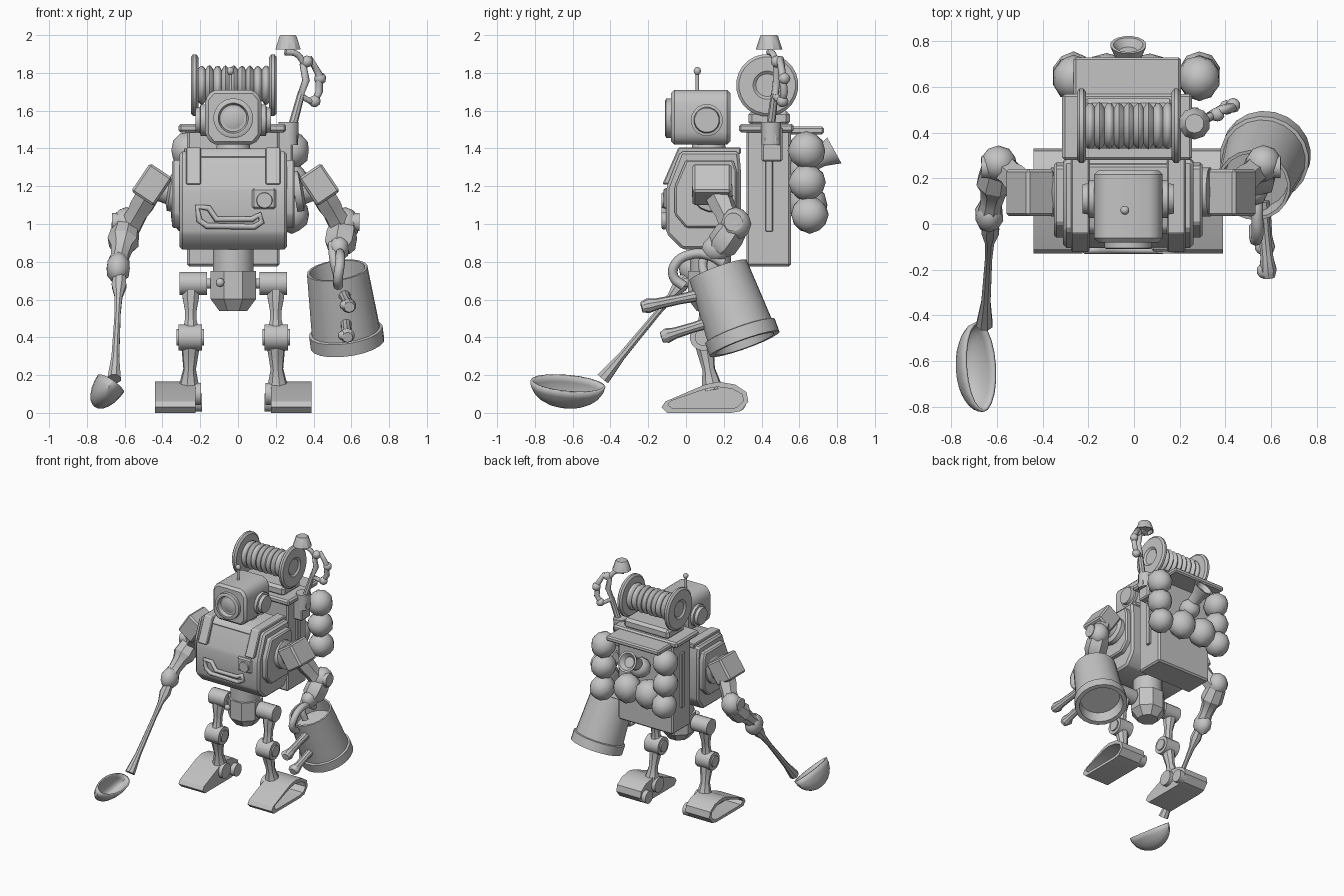
import bpy, bmesh, math, random
from mathutils import Vector, Matrix, Euler

random.seed(4)
if "Cube" in bpy.data.objects:
    bpy.data.objects.remove(bpy.data.objects["Cube"], do_unlink=True)

GREY = (0.55, 0.55, 0.55, 1)
mat = bpy.data.materials.new("plain grey")
mat.use_nodes = True
mat.diffuse_color = GREY
mat.node_tree.nodes["Principled BSDF"].inputs["Base Color"].default_value = GREY
C = -0.025  # the body's own centre line


def finish(name, bm, angle=32, bevel=0):
    bmesh.ops.recalc_face_normals(bm, faces=bm.faces)
    if bevel:
        bmesh.ops.bevel(bm, geom=bm.edges[:], offset=bevel, segments=1, affect='EDGES')
    me = bpy.data.meshes.new(name)
    bm.to_mesh(me)
    bm.free()
    me.materials.append(mat)
    me.shade_smooth()
    me.set_sharp_from_angle(angle=math.radians(angle))
    ob = bpy.data.objects.new(name, me)
    bpy.context.collection.objects.link(ob)
    return ob


def box(name, lo, hi, bevel=0.01, rot=(0, 0, 0)):
    lo, hi = Vector(lo), Vector(hi)
    bm = bmesh.new()
    m = Matrix.Translation((lo + hi) / 2) @ Euler(rot).to_matrix().to_4x4() @ Matrix.Diagonal((*(hi - lo), 1))
    bmesh.ops.create_cube(bm, size=1, matrix=m)
    return finish(name, bm, bevel=bevel)


def skin(bm, loops):
    """Joins loops of points with quads and closes both ends."""
    rings = [[bm.verts.new(p) for p in loop] for loop in loops]
    for p, s in zip(rings, rings[1:]):
        for i in range(len(p)):
            bm.faces.new((p[i], p[i - 1], s[i - 1], s[i]))
    bm.faces.new(rings[0])
    bm.faces.new(rings[-1])


def lathe(name, a, b, profile, n=16, angle=32):
    """Turned solid on the axis a-b; profile holds (fraction along, radius)."""
    a, b = Vector(a), Vector(b)
    q = (b - a).to_track_quat('Z', 'Y')
    bm = bmesh.new()
    turn = [math.tau * (i + 0.5) / n for i in range(n)]
    skin(bm, [[a.lerp(b, t) + q @ Vector((r * math.cos(u), r * math.sin(u), 0)) for u in turn] for t, r in profile])
    return finish(name, bm, angle)


def rod(name, a, b, r1, r2=None, n=12):
    return lathe(name, a, b, [(0, r1), (1, r1 if r2 is None else r2)], n)


def prism(name, outline, x0, x1, bevel=0.01, hollow=None):
    """Side outline (y, z) pulled from x0 to x1; hollow sinks the x1 side to that x."""
    bm = bmesh.new()
    loops = [[(x, y, z) for y, z in outline] for x in (x0, x1)]
    if hollow is not None:
        cy, cz = (sum(v) / len(outline) for v in zip(*outline))
        inner = [(cy + .87 * (y - cy), cz + .7 * (z - cz)) for y, z in outline]
        loops += [[(x, y, z) for y, z in inner] for x in (x1, hollow)]
    skin(bm, loops)
    return finish(name, bm, bevel=bevel)


def lump(name, at, size, rough=0.05):
    bm = bmesh.new()
    bmesh.ops.create_icosphere(bm, subdivisions=2, radius=1)
    for v in bm.verts:
        v.co = [p + s * c * (1 + random.uniform(-rough, rough)) for p, s, c in zip(at, size, v.co)]
    return finish(name, bm, 35)


def tube(name, pts, r, closed=False, smooth=True):
    cu = bpy.data.curves.new(name, 'CURVE')
    cu.dimensions, cu.bevel_depth, cu.bevel_resolution = '3D', r, 2
    cu.resolution_u, cu.use_fill_caps = 5, True
    sp = cu.splines.new('BEZIER' if smooth else 'POLY')
    seq = sp.bezier_points if smooth else sp.points
    seq.add(len(pts) - 1)
    for p, co in zip(seq, pts):
        p.co = co if smooth else (*co, 1)
        if smooth:
            p.handle_left_type = p.handle_right_type = 'AUTO'
    sp.use_cyclic_u = closed
    cu.materials.append(mat)
    ob = bpy.data.objects.new(name, cu)
    bpy.context.collection.objects.link(ob)


# Head (front outline turned to face forward), eye, ears, antenna and neck
half = [(.15, 1.47), (.15, 1.66), (.11, 1.71)]
head = prism("head", [(C + x, z) for x, z in [(.11, 1.42)] + half] + [(C - x, z) for x, z in half[::-1] + [(.11, 1.42)]],
             -.235, .08, .018)
head.rotation_euler.z = -math.pi / 2
lathe("eye", (C, -.06, 1.56), (C, -.11, 1.56), [(0, .105), (.9, .105), (1, .095), (1, .08), (.3, .07), (.6, .035)], 24)
for s in (-1, 1):
    lathe("ear", (C + s * .14, .11, 1.55), (C + s * .2, .11, 1.55), [(0, .085), (.55, .085), (.6, .07), (1, .065)], 16)
rod("antenna", (C - .015, .06, 1.7), (C - .015, .06, 1.8), .009)
lump("antenna_tip", (C - .015, .06, 1.81), (.02, .02, .022), 0)
rod("neck", (C, .12, 1.36), (C, .12, 1.45), .1, .085)

# Torso with side plates, straps, front grip and gauge
prism("torso", [(-.03, 1.385), (.28, 1.385), (.29, 1.3), (.29, .96), (.22, .865), (-.02, .865), (-.105, .95), (-.105, 1.19)],
      C - .285, C + .285, .015)
prism("chest_collar", [(-.05, 1.35), (-.02, 1.4), (.26, 1.4), (.26, 1.3)], C - .2, C + .2)
for s in (-1, 1):
    prism("side_plate", [(0, 1.34), (.25, 1.34), (.27, 1.28), (.27, 1.05), (.2, .98), (0, .98), (-.06, 1.05), (-.06, 1.2)],
          C + s * .27, C + s * .325)
    x = C + s * .21
    prism("strap", [(-.125, 1.21), (-.04, 1.405), (.29, 1.405), (.29, 1.37), (-.01, 1.37), (-.09, 1.21)], x - .04, x + .04, .006)
tube("front_grip", [(C + x, -.115, z) for x, z in
     ((-.19, 1.09), (-.18, 1.02), (-.14, .99), (.11, .985), (.15, 1.01), (.14, 1.05), (.1, 1.025), (-.09, 1.025), (-.13, 1.085))],
     .016, True, False)
box("gauge_plate", (.075, -.12, 1.08), (.2, -.09, 1.19))
lathe("gauge", (.14, -.11, 1.125), (.14, -.13, 1.125), [(0, .045), (1, .04)])

# Pelvis
rod("waist", (C, .13, .72), (C, .13, .9), .11, n=16)
lathe("pelvis", (C, .13, .54), (C, .13, .75), [(0, .08), (.3, .13), (1, .13)], 8)
rod("hip_axle", (C - .2, .12, .685), (C + .2, .12, .685), .028)
lump("pelvis_bolt", (C - .07, 0, .69), (.024, .02, .024), 0)

# Legs and hollow-sided feet
foot = [(-.13, .03), (-.11, .06), (.1, .15), (.17, .165), (.26, .15), (.32, .11), (.33, .06), (.29, .01), (.24, 0), (-.1, 0)]
for s in (-1, 1):
    def leg(v, y, z): return (C + s * v, y, z)
    rod("hip", leg(.14, .12, .685), leg(.285, .12, .685), .062, n=16)
    lathe("thigh", leg(.225, .12, .7), leg(.225, .09, .42), [(0, .05), (.3, .048), (.55, .034), (.75, .034), (1, .05)], 8)
    rod("knee", leg(.165, .09, .4), leg(.29, .09, .4), .07, n=16)
    rod("knee_cap", leg(.155, .09, .4), leg(.3, .09, .4), .045)
    lathe("shin", leg(.225, .09, .4), leg(.235, .14, .12), [(0, .055), (.3, .045), (.6, .034), (.85, .05), (1, .06)], 8)
    prism("foot", foot, C + s * .2, C + s * .415, 0, C + s * .28)
    rod("ankle", leg(.17, .13, .1), leg(.22, .13, .1), .06)
    rod("heel_roller", leg(.165, .27, .055), leg(.22, .27, .055), .05)

# Arms: square shoulder sleeves, upper arms and elbows
for s in (-1, 1):
    def arm(v, y, z): return (s * v - .013, y, z)
    lathe("shoulder_disc", arm(.31, .14, 1.17), arm(.43, .14, 1.19), [(0, .11), (.3, .11), (.4, .075), (1, .06)])
    x, _, _ = arm(.443, 0, 0)
    turn = (0, s * math.radians(-34), 0)
    box("shoulder_sleeve", (x - .072, .035, 1.118), (x + .072, .24, 1.298), .012, turn)
    lathe("upper_arm", arm(.43, .14, 1.21), arm(.565, .25, .98), [(0, .068), (.5, .068), (.65, .06), (1, .068)], 6)
    lump("elbow", arm(.58, .265, 1), (.08, .08, .088), .02)
    rod("elbow_bolt", arm(.57, .25, 1.01), arm(.655, .25, 1.01), .05)

# Right forearm and hand holding the ladle
lathe("right_forearm", (-.595, .25, .97), (-.635, .04, .78), [(0, .075), (.35, .085), (.5, .06), (.75, .05), (1, .06)], 8)
lump("right_hand", (-.635, .04, .765), (.064, .08, .085))
lathe("ladle_handle", (-.625, .04, .76), (-.655, -.44, .18), [(0, .03), (.15, .042), (.25, .022), (.4, .017), (.8, .022), (1, .038)], 8)
bm = bmesh.new()
bmesh.ops.create_uvsphere(bm, u_segments=20, v_segments=12, radius=1)
bmesh.ops.delete(bm, geom=[v for v in bm.verts if v.co.z > .05], context='VERTS')
tilt = Euler((math.radians(-6), math.radians(34), 0)).to_matrix().to_4x4()
bmesh.ops.transform(bm, verts=bm.verts, matrix=Matrix.Translation((-.673, -.625, .155)) @ tilt @ Matrix.Diagonal((.083, .2, .15, 1)))
bowl = finish("ladle_bowl", bm)
mod = bowl.modifiers.new("wall", 'SOLIDIFY')
mod.thickness = .012

# Left forearm and hand carrying the bucket
lathe("left_forearm", (.56, .27, 1), (.535, .17, .86), [(0, .07), (.4, .085), (.8, .085), (1, .06)], 6)
lump("left_hand", (.535, .16, .87), (.055, .08, .07))
tube("bucket_bail", [(.54, .2, .79), (.54, .12, .835), (.54, .03, .84), (.54, -.055, .79), (.53, -.065, .72), (.53, -.01, .67)], .026)
tube("hand_fingers", [(.5, .15, .9), (.51, .09, .8), (.53, .1, .72)], .025)
lathe("bucket", (.525, .17, .755), (.58, .31, .365),
      [(.25, .14), (0, .148), (0, .162), (.82, .182), (.83, .197), (1, .197), (1, .165), (.8, .15)], 20)
for name, a, b in (("upper_peg", (.56, .1, .63), (.59, -.235, .56)), ("lower_peg", (.57, .16, .49), (.58, -.13, .4))):
    lathe(name, a, b, [(0, .034), (.4, .027), (.75, .03), (.9, .04), (1, .028)], 10)
    lump(name + "_knob", (b[0] - .02, b[1] + .03, b[2] + .01), (.032, .035, .028))

# Backpack with lid, side pocket and straps
box("backpack", (C - .245, .32, .775), (C + .245, .555, 1.5), .012)
box("pack_lid", (C - .29, .28, 1.485), (C + .28, .57, 1.53), .012)
box("lid_flap", (C - .24, .53, 1.475), (C + .23, .73, 1.515), .01)
box("lid_pad", (C - .2, .33, 1.52), (C + .2, .55, 1.6), .02)
box("side_pocket", (.2, .4, 1.33), (.29, .51, 1.515), .01)
rod("pocket_knob", (.27, .45, 1.45), (.315, .45, 1.45), .032)
for s in (-1, 1):
    x = C + s * .25
    box("pack_strap", (x - .012, .42, .96), (x + .012, .46, 1.4), .004)
    for i, z in enumerate((1.39, 1.22, 1.05)):
        lump("pouch", (.01 + s * .275, .64 + .015 * (i == 2), z), (.093, .1, .1), .05)
    lump("middle_pouch", (C + s * .095, .645, 1.1), (.105, .105, .115), .05)
lump("horn_pouch", (C, .62, 1.28), (.08, .08, .08))
lathe("back_horn", (C, .64, 1.31), (C, .785, 1.39), [(0, .045), (.5, .05), (.8, .068), (1, .08), (1, .065), (.8, .04)])

# Spool of rope on top
def spool(x): return (x, .43, 1.735)
for x in (-.23, .185):
    lathe("spool_flange", spool(x - .02), spool(x + .02),
          [(.3, .03), (.3, .06), (0, .075), (0, .15), (.3, .165), (.7, .165), (1, .15), (1, .075), (.7, .06), (.7, .03)], 24)
coils = 9
wave = [(i / (4 * coils), .082 + .022 * abs(math.sin(i * math.pi / 4)) + random.uniform(-.003, .003)) for i in range(4 * coils + 1)]
lathe("rope", spool(-.215), spool(.17), wave, 18, 50)

# Lamp on its bent arm
rod("lamp_post", (.25, .43, 1.38), (.335, .47, 1.69), .026, .02, 8)
rod("post_socket", (.265, .45, 1.42), (.268, .45, 1.54), .055, n=12)
tube("lamp_linkage", [(.33, .47, 1.68), (.36, .48, 1.76), (.345, .48, 1.84), (.385, .5, 1.87), (.43, .51, 1.79), (.43, .52, 1.7), (.4, .51, 1.64)],
     .021, True, False)
tube("lamp_arm", [(.25, .44, 1.91), (.31, .46, 1.9), (.355, .48, 1.84)], .017)
for p in ((.435, .52, 1.77), (.405, .51, 1.65), (.365, .48, 1.86)):
    lump("link_joint", p, (.032, .032, .032))
lathe("lamp_shade", (.265, .44, 1.925), (.265, .44, 2), [(.3, .05), (0, .062), (0, .07), (.9, .048), (1, .042)], 10)
